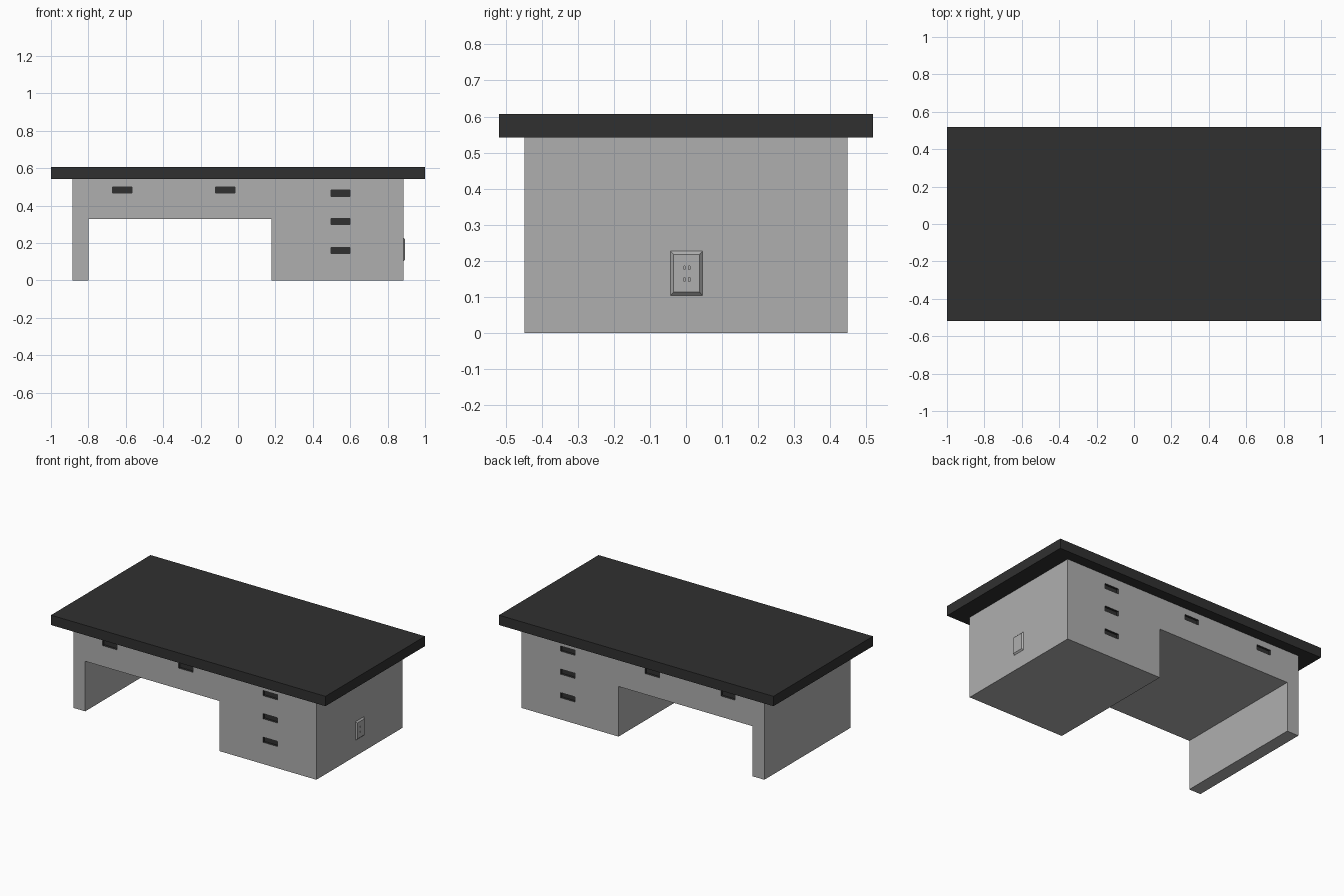
import bpy, bmesh

if "Cube" in bpy.data.objects:
    bpy.data.objects.remove(bpy.data.objects["Cube"])

def material(name, c):
    m = bpy.data.materials.new(name)
    m.diffuse_color = (c, c, c, 1)
    m.use_nodes = True
    m.node_tree.nodes["Principled BSDF"].inputs["Base Color"].default_value = m.diffuse_color
    return m

dark = material("dark_laminate", 0.03)
grey = material("grey_panel", 0.43)

def finish(name, bm, mat):
    bmesh.ops.recalc_face_normals(bm, faces=bm.faces)
    me = bpy.data.meshes.new(name)
    bm.to_mesh(me)
    bm.free()
    me.materials.append(mat)
    ob = bpy.data.objects.new(name, me)
    bpy.context.collection.objects.link(ob)
    return ob

def add_box(bm, x0, x1, y0, y1, z0, z1):
    verts = bmesh.ops.create_cube(bm, size=1)["verts"]
    for v in verts:
        v.co = ((x0 + x1) / 2 + v.co.x * (x1 - x0),
                (y0 + y1) / 2 + v.co.y * (y1 - y0),
                (z0 + z1) / 2 + v.co.z * (z1 - z0))
    return verts

def carve(target, name, bm, mat):
    cutter = finish(name, bm, mat)
    cutter.hide_render = True
    cutter.hide_set(True)
    mod = target.modifiers.new(name, 'BOOLEAN')
    mod.object = cutter
    mod.solver = 'EXACT'
    mod.material_mode = 'TRANSFER'

# Desk top
bm = bmesh.new()
add_box(bm, -1, 1, -0.518, 0.518, 0.542, 0.607)
finish("desk_top", bm, dark)

# Body: front profile with knee hole, extruded front to back
D = 0.448
profile = [(-0.885, 0), (-0.80, 0), (-0.80, 0.33), (0.178, 0.33),
           (0.178, 0), (0.885, 0), (0.885, 0.542), (-0.885, 0.542)]
bm = bmesh.new()
face = bm.faces.new([bm.verts.new((x, -D, z)) for x, z in profile])
ext = bmesh.ops.extrude_face_region(bm, geom=[face])["geom"]
bmesh.ops.translate(bm, vec=(0, 2 * D, 0),
                    verts=[g for g in ext if isinstance(g, bmesh.types.BMVert)])
body = finish("desk_body", bm, grey)

# Recessed drawer pulls on front and back
bm = bmesh.new()
pulls = [(-0.62, 0.484), (-0.068, 0.484), (0.548, 0.467), (0.548, 0.315), (0.548, 0.16)]
for x, z in pulls:
    for s in (-1, 1):
        ys = sorted((s * (D - 0.015), s * (D + 0.02)))
        add_box(bm, x - 0.052, x + 0.052, *ys, z - 0.017, z + 0.017)
carve(body, "pull_recess_cutter", bm, dark)

# Wall-socket plate with sloped rim
bm = bmesh.new()
verts = add_box(bm, 0.885, 0.894, -0.043, 0.046, 0.104, 0.227)
for v in verts:
    if v.co.x > 0.89:
        v.co.y += 0.008 if v.co.y < 0 else -0.008
        v.co.z += 0.009 if v.co.z < 0.16 else -0.009
plate = finish("socket_plate", bm, grey)

# Socket slots
bm = bmesh.new()
for y in (-0.004, 0.009):
    for z in (0.148, 0.181):
        add_box(bm, 0.889, 0.9, y - 0.0015, y + 0.0015, z - 0.005, z + 0.005)
carve(plate, "slot_cutter", bm, grey)
